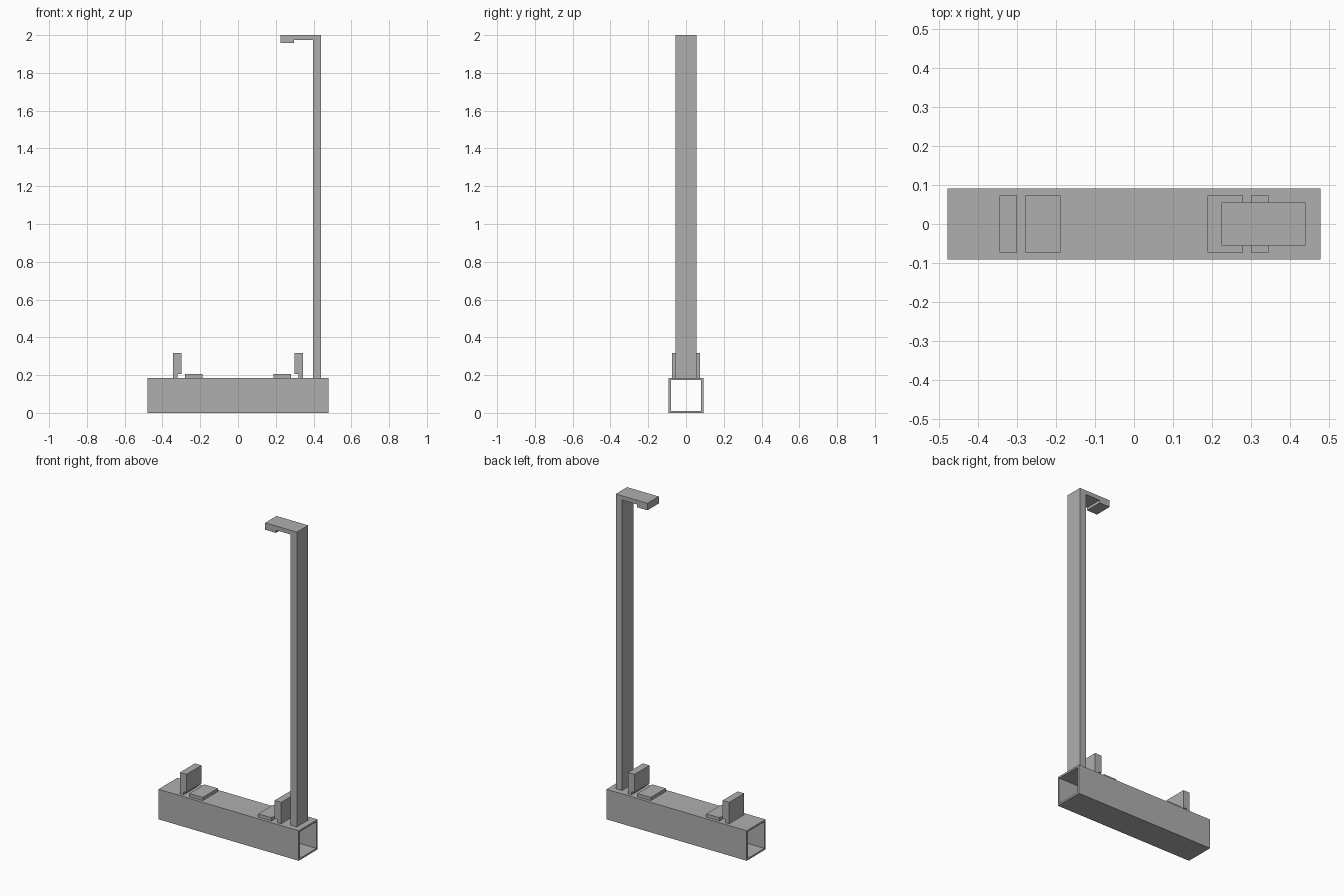
import bpy
import bmesh

cube = bpy.data.objects.get("Cube")
if cube:
    bpy.data.objects.remove(cube, do_unlink=True)

grey = bpy.data.materials.new("mid_grey")
grey.use_nodes = True
grey.diffuse_color = (0.43, 0.43, 0.43, 1)
grey.node_tree.nodes["Principled BSDF"].inputs["Base Color"].default_value = grey.diffuse_color


def finish(name, bm):
    bmesh.ops.recalc_face_normals(bm, faces=bm.faces)
    mesh = bpy.data.meshes.new(name)
    bm.to_mesh(mesh)
    bm.free()
    mesh.materials.append(grey)
    obj = bpy.data.objects.new(name, mesh)
    bpy.context.collection.objects.link(obj)
    return obj


def extrude_profile(name, profile, half_depth, side=1):
    """Extrude an x-z outline along y, centred on y = 0."""
    bm = bmesh.new()
    face = bm.faces.new([bm.verts.new((side * x, -half_depth, z)) for x, z in profile])
    result = bmesh.ops.extrude_face_region(bm, geom=[face])
    verts = [v for v in result["geom"] if isinstance(v, bmesh.types.BMVert)]
    bmesh.ops.translate(bm, verts=verts, vec=(0, 2 * half_depth, 0))
    return finish(name, bm)


# Hollow square beam, open at both ends
LENGTH, HALF, TOP, WALL = 0.478, 0.0915, 0.185, 0.011


def beam_ring(bm, x, inset):
    w, low, high = HALF - inset, inset, TOP - inset
    return [bm.verts.new((x, y, z)) for y, z in ((-w, low), (w, low), (w, high), (-w, high))]


bm = bmesh.new()
rings = [beam_ring(bm, x, inset) for x, inset in
         ((-LENGTH, 0), (LENGTH, 0), (LENGTH, WALL), (-LENGTH, WALL))]
for a, b in zip(rings, rings[1:] + rings[:1]):
    for i in range(4):
        j = (i + 1) % 4
        bm.faces.new((a[i], a[j], b[j], b[i]))
finish("base_beam", bm)

# Upright post with hooked top arm
extrude_profile("hooked_post", [
    (0.44, TOP), (0.44, 2), (0.224, 2), (0.224, 1.957),
    (0.297, 1.957), (0.297, 1.974), (0.397, 1.974), (0.397, TOP)], 0.055)

# Mirrored pads and undercut end stops
STEP = 0.205
for side, label in ((1, "left"), (-1, "right")):
    extrude_profile(label + "_pad", [
        (0.189, TOP), (0.28, TOP), (0.28, STEP), (0.189, STEP)], 0.073, side)
    extrude_profile(label + "_stop", [
        (0.321, TOP), (0.345, TOP), (0.345, 0.317), (0.3, 0.317),
        (0.3, STEP), (0.321, STEP)], 0.073, side)
